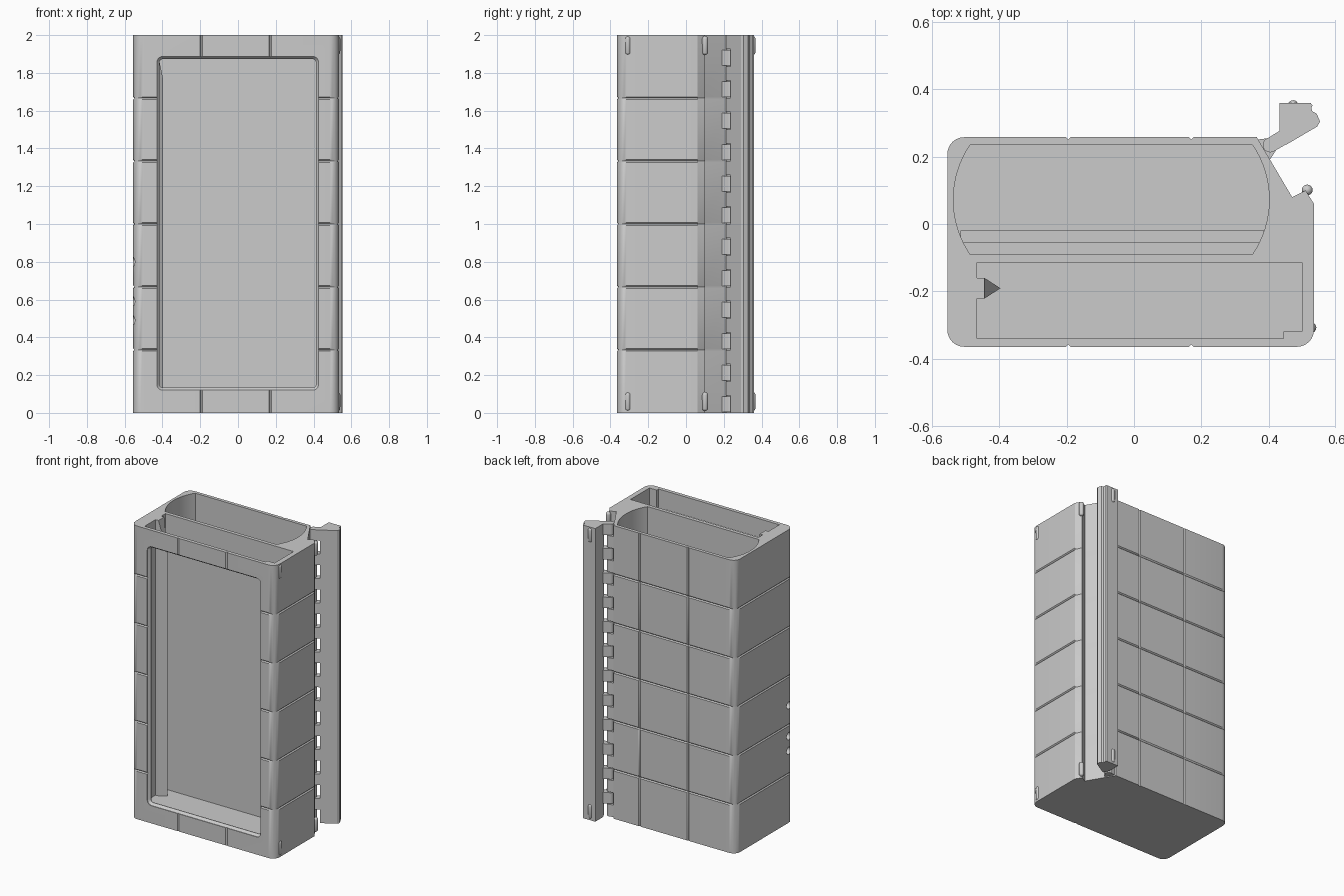
import bpy, bmesh, math

cube = bpy.data.objects.get("Cube")
if cube:
    bpy.data.objects.remove(cube, do_unlink=True)

grey = bpy.data.materials.new("plain grey")
grey.use_nodes = True
colour = (0.6, 0.6, 0.6, 1)
grey.diffuse_color = colour
grey.node_tree.nodes["Principled BSDF"].inputs["Base Color"].default_value = colour


def finish(name, bm):
    bmesh.ops.recalc_face_normals(bm, faces=bm.faces)
    mesh = bpy.data.meshes.new(name)
    bm.to_mesh(mesh)
    bm.free()
    mesh.materials.append(grey)
    obj = bpy.data.objects.new(name, mesh)
    bpy.context.collection.objects.link(obj)
    return obj


def add_loft(bm, rings):
    rows = [[bm.verts.new(p) for p in ring] for ring in rings]
    n = len(rows[0])
    for a, b in zip(rows, rows[1:]):
        for i in range(n):
            j = (i + 1) % n
            bm.faces.new((a[i], a[j], b[j], b[i]))
    bm.faces.new(rows[0][::-1])
    bm.faces.new(rows[-1])


def loft(name, rings):
    bm = bmesh.new()
    add_loft(bm, rings)
    return finish(name, bm)


def lift(points, z):
    return [(x, y, z) for x, y in points]


def prism(name, points, z0, z1):
    return loft(name, [lift(points, z0), lift(points, z1)])


def arc(cx, cy, r, start, end, n):
    angles = [math.radians(start + (end - start) * i / n) for i in range(n + 1)]
    return [(cx + r * math.cos(a), cy + r * math.sin(a)) for a in angles]


def box_points(x0, x1, y0, y1):
    return [(x0, y0), (x1, y0), (x1, y1), (x0, y1)]


def rounded(x0, x1, y0, y1, r):
    return (arc(x0 + r, y0 + r, r, 180, 270, 6) + arc(x1 - r, y0 + r, r, 270, 360, 6)
            + arc(x1 - r, y1 - r, r, 0, 90, 6) + arc(x0 + r, y1 - r, r, 90, 180, 6))


def cut(target, cutter):
    cutter.hide_render = True
    mod = target.modifiers.new("cut", 'BOOLEAN')
    mod.operation = 'DIFFERENCE'
    mod.solver = 'EXACT'
    mod.object = cutter
    bpy.context.view_layer.objects.active = target
    bpy.ops.object.modifier_apply(modifier=mod.name)
    bpy.data.objects.remove(cutter, do_unlink=True)


def smooth(obj):
    bpy.ops.object.select_all(action='DESELECT')
    obj.select_set(True)
    bpy.context.view_layer.objects.active = obj
    bpy.ops.object.shade_smooth_by_angle(angle=math.radians(30))


# Body outline with vertical V grooves on front and back
LEFT, RIGHT, FRONT, BACK, G = -0.555, 0.535, -0.365, 0.258, 0.007


def notch(x, y, direction, inward):
    return [(x - direction * G, y), (x, y + inward * G), (x + direction * G, y)]


outline = arc(LEFT + 0.05, FRONT + 0.05, 0.05, 180, 270, 6)
outline += notch(-0.195, FRONT, 1, 1) + notch(0.17, FRONT, 1, 1)
outline += arc(RIGHT - 0.05, FRONT + 0.05, 0.05, 270, 360, 6)
outline += [(RIGHT, 0.06), (0.51, 0.1), (0.47, 0.08), (0.365, BACK)]
outline += notch(0.17, BACK, -1, -1) + notch(-0.195, BACK, -1, -1)
outline += arc(LEFT + 0.05, BACK - 0.05, 0.05, 90, 180, 6)


def inset(d):
    return [(min(max(x, LEFT + d), RIGHT - d), min(max(y, FRONT + d), BACK - d))
            for x, y in outline]


# Horizontal grooves split the body into six courses
rings = [lift(outline, 0)]
for k in range(1, 6):
    z = k / 3
    rings += [lift(outline, z - G), lift(inset(G), z), lift(outline, z + G)]
rings.append(lift(outline, 2))
body = loft("body", rings)

# Rear compartment with bowed ends and a shallow floor channel
bow = math.degrees(math.asin(0.1625 / 0.29))
end = 0.29 * (1 - math.cos(math.radians(bow)))
rear = (arc(0.402 - 0.29, 0.0725, 0.29, -bow, bow, 16)
        + arc(-0.537 + 0.29, 0.0725, 0.29, 180 - bow, 180 + bow, 16))
cut(body, prism("rear_cutter", rear, 0.1, 2.1))
cut(body, prism("channel_cutter", box_points(-0.515, 0.385, -0.055, -0.02), 0.08, 0.2))

# Front compartment, thicker at one front corner
bay = [(-0.467, -0.34), (0.445, -0.34), (0.445, -0.32), (0.5, -0.32),
       (0.5, -0.115), (-0.467, -0.115)]
cut(body, prism("bay_cutter", bay, 0.12, 2.1))

# Front window with a bevelled rim
window = []
for y, d in ((-0.4, 0), (-0.361, 0), (-0.345, 0.014), (-0.25, 0.014)):
    window.append([(x, y, z) for x, z in
                   rounded(-0.43 + d, 0.427 - d, 0.12 + d, 1.887 - d, 0.032 - d)])
cut(body, loft("window_cutter", window))

# Three round ports in the plain end wall
for z in (0.49, 0.59, 0.8):
    ring = arc(-0.318, z, 0.025, 0, 345, 23)
    cut(body, loft("port_cutter", [[(x, a, b) for a, b in ring] for x in (-0.6, -0.45)]))
smooth(body)

# Guide rail inside the front compartment, tapered at the top
prism("guide_rail_base", box_points(-0.469, -0.445, -0.222, -0.16), 0.119, 2)
ridge = [(-0.445, -0.222), (-0.397, -0.191), (-0.445, -0.16)]
loft("guide_rail_ridge", [lift(ridge, 0.119),
                          [(x, y, 1.77 if x > -0.4 else 2) for x, y in ridge]])

# Hinge: fixed knuckles alternate with the arms of the open flap
pin = arc(0.405, 0.235, 0.022, 0, 345, 23)
fixed_web = [(0.36, 0.25), (0.4, 0.185), (0.424, 0.222), (0.398, 0.255)]
flap_web = [(0.414, 0.215), (0.456, 0.239), (0.436, 0.279), (0.394, 0.253)]
PITCH = 1 / 6


def knuckles(name, web, spans):
    bm = bmesh.new()
    for z0, z1 in spans:
        for points in (web, pin):
            add_loft(bm, [lift(points, z0), lift(points, z1)])
    smooth(finish(name, bm))


centres = [0.0467 + k * PITCH for k in range(12)]
knuckles("fixed_knuckles", fixed_web, [(max(c - 0.041, 0), c + 0.041) for c in centres])
knuckles("flap_knuckles", flap_web,
         [(c + 0.046, min(c + PITCH - 0.046, 2)) for c in centres])

# Flap bar
flap = [(0.453, 0.236), (0.545, 0.29), (0.553, 0.305), (0.543, 0.328), (0.53, 0.335),
        (0.527, 0.345), (0.531, 0.352), (0.525, 0.36), (0.433, 0.36), (0.433, 0.276)]
prism("flap_bar", flap, 0, 2)


# Rounded latch pegs near the top and bottom
def peg(name, x, y, z):
    bm = bmesh.new()
    bmesh.ops.create_uvsphere(bm, u_segments=16, v_segments=10, radius=0.016)
    for v in bm.verts:
        v.co.z += 0.034 if v.co.z > -0.001 else -0.034
        v.co.x += x
        v.co.y += y
        v.co.z += z
    smooth(finish(name, bm))


for level, z in (("lower", 0.06), ("upper", 1.945)):
    peg(level + "_side_peg", 0.526, -0.308, z)
    peg(level + "_corner_peg", 0.515, 0.101, z)
    peg(level + "_flap_peg", 0.473, 0.352, z)
